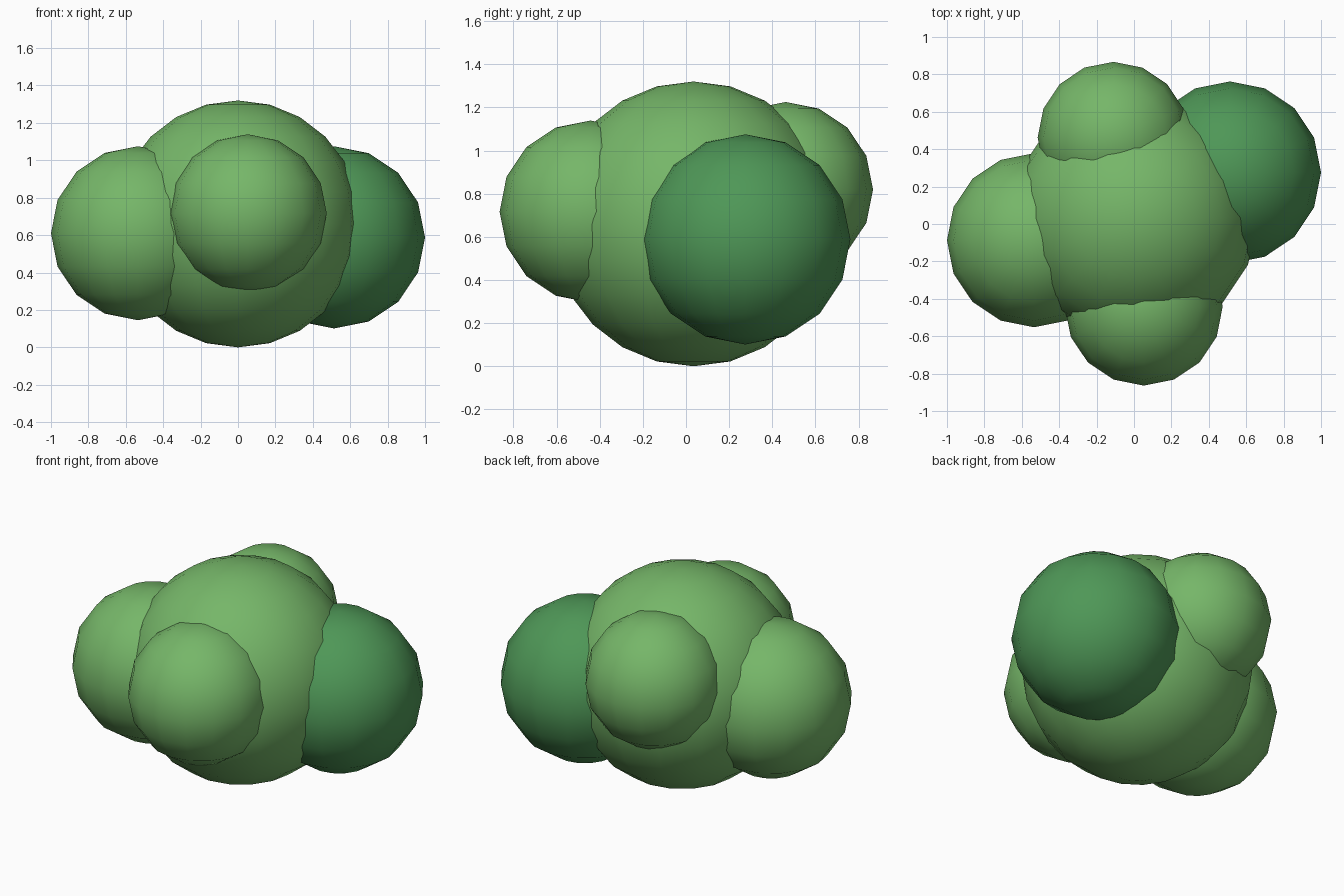
import bpy

cube = bpy.data.objects.get("Cube")
if cube:
    bpy.data.objects.remove(cube, do_unlink=True)


def make_material(name, color):
    mat = bpy.data.materials.new(name)
    mat.use_nodes = True
    mat.diffuse_color = color
    mat.node_tree.nodes["Principled BSDF"].inputs["Base Color"].default_value = color
    return mat


light_green = make_material("light_leaf_green", (0.18, 0.47, 0.14, 1))
dark_green = make_material("dark_leaf_green", (0.077, 0.31, 0.095, 1))


def add_clump(name, center, radius, mat, rings=8):
    """One smooth rounded clump of foliage."""
    bpy.ops.mesh.primitive_uv_sphere_add(
        segments=16, ring_count=rings, radius=radius, location=center)
    obj = bpy.context.object
    obj.name = obj.data.name = name
    obj.data.materials.append(mat)
    bpy.ops.object.shade_smooth()


# Large middle clump, with finer rings
add_clump("center_clump", (0, 0.035, 0.66), 0.66, light_green, rings=12)

# Smaller clumps around it
add_clump("right_clump", (-0.535, -0.087, 0.61), 0.465, light_green)
add_clump("left_clump", (0.513, 0.275, 0.588), 0.487, dark_green)
add_clump("front_clump", (0.052, -0.442, 0.717), 0.422, light_green)
add_clump("back_clump", (-0.11, 0.462, 0.82), 0.405, light_green)
